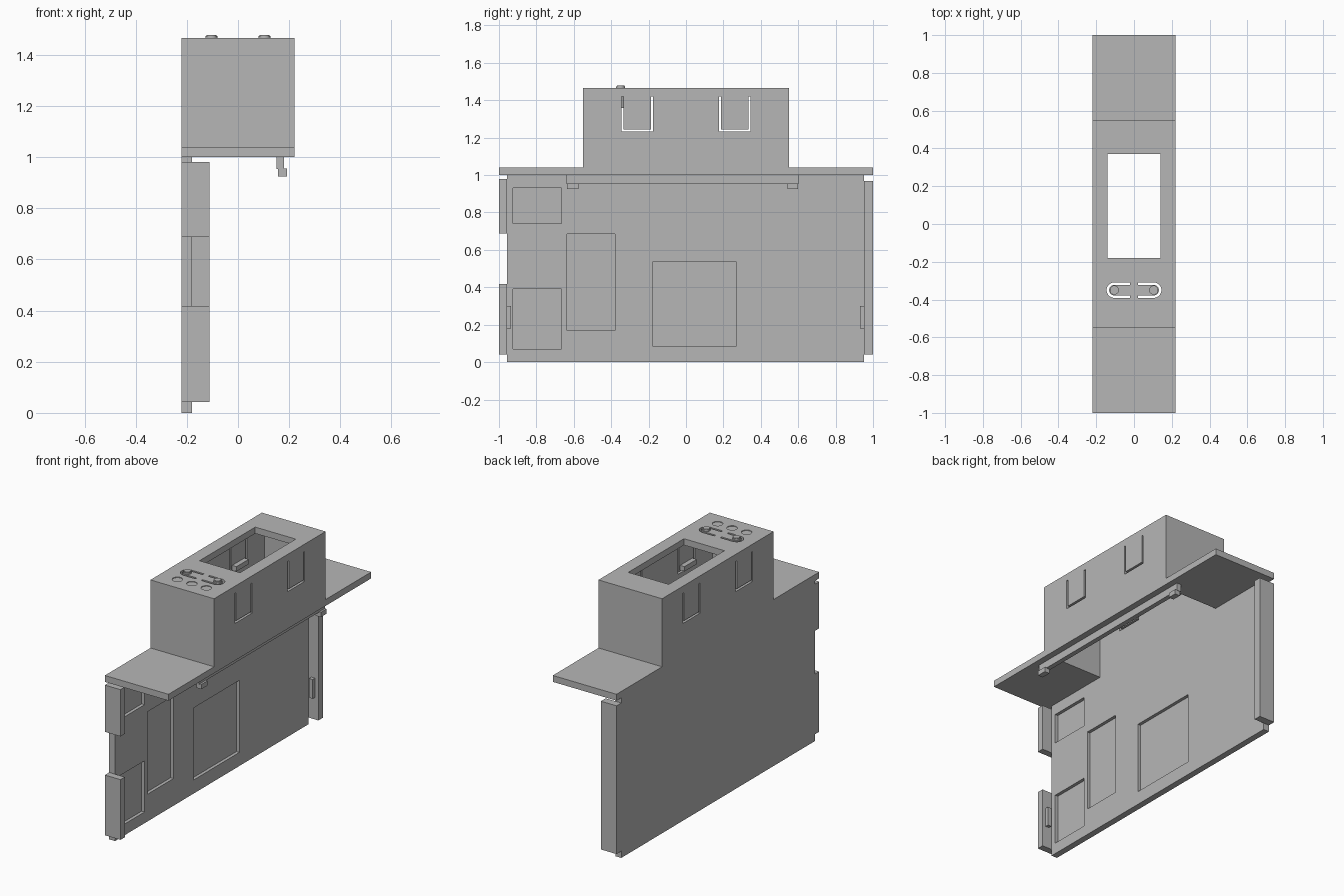
import bpy, bmesh, math
from mathutils import Vector

if "Cube" in bpy.data.objects:
    bpy.data.objects.remove(bpy.data.objects["Cube"])

grey = bpy.data.materials.new("plain grey plastic")
grey.use_nodes = True
grey.diffuse_color = (0.47, 0.47, 0.47, 1)
grey.node_tree.nodes["Principled BSDF"].inputs["Base Color"].default_value = grey.diffuse_color


def finish(name, bm):
    bmesh.ops.recalc_face_normals(bm, faces=bm.faces)
    mesh = bpy.data.meshes.new(name)
    bm.to_mesh(mesh)
    bm.free()
    mesh.materials.append(grey)
    obj = bpy.data.objects.new(name, mesh)
    bpy.context.collection.objects.link(obj)
    return obj


def prism(name, points, axis, low, high):
    """Extrude a flat outline along x (outline in y, z) or z (outline in x, y)."""
    bm = bmesh.new()
    to3d = (lambda a, b: (low, a, b)) if axis == "x" else (lambda a, b: (a, b, low))
    face = bm.faces.new([bm.verts.new(to3d(*p)) for p in points])
    move = Vector((high - low, 0, 0)) if axis == "x" else Vector((0, 0, high - low))
    new = bmesh.ops.extrude_face_region(bm, geom=[face])["geom"]
    bmesh.ops.translate(bm, vec=move, verts=[v for v in new if isinstance(v, bmesh.types.BMVert)])
    return finish(name, bm)


def box(name, x, y, z):
    return prism(name, [(x[0], y[0]), (x[1], y[0]), (x[1], y[1]), (x[0], y[1])], "z", *z)


def arc(cx, cy, r, start, end, n=20):
    angles = [math.radians(start + (end - start) * i / n) for i in range(n + 1)]
    return [(cx + r * math.cos(a), cy + r * math.sin(a)) for a in angles]


def cut(target, cutter):
    cutter.hide_render = True
    mod = target.modifiers.new("cut", "BOOLEAN")
    mod.operation = "DIFFERENCE"
    mod.solver = "EXACT"
    mod.object = cutter
    bpy.ops.object.select_all(action="DESELECT")
    bpy.context.view_layer.objects.active = target
    target.select_set(True)
    bpy.ops.object.modifier_apply(modifier=mod.name)
    bpy.data.objects.remove(cutter)


# Upper housing with its two end ledges, hollow and open underneath
W = 0.22
half = [(0.55, 1.465), (0.55, 1.04), (1, 1.04), (1, 1.0)]
housing = prism("upper_housing", half + [(-y, z) for y, z in reversed(half)], "x", -W, W)
cut(housing, box("cavity_cutter", (-0.18, 0.18), (-0.52, 0.52), (0.9, 1.425)))
cut(housing, box("window_cutter", (-0.14, 0.14), (-0.18, 0.37), (1.4, 1.6)))

# U-shaped slots that free a spring tongue in each side wall
for c in (-0.26, 0.26):
    o, i, top, bottom = 0.084, 0.073, 1.42, 1.232
    outline = [(c - o, top), (c - o, bottom), (c + o, bottom), (c + o, top),
               (c + i, top), (c + i, bottom + 0.013), (c - i, bottom + 0.013), (c - i, top)]
    cut(housing, prism("tongue_slot_cutter", outline, "x", -0.3, 0.3))
    for side in (-1, 1):
        box("tongue_hook", sorted((side * 0.15, side * 0.181)), (c - 0.06, c + 0.06), (1.25, 1.28))

# Two push buttons on keyhole-slotted tongues
for side in (-1, 1):
    cx, cy = side * 0.104, -0.35
    shape = [(0.02, 0.041)] + arc(0.104, 0, 0.041, 90, -90) + [(0.02, -0.041), (0.02, -0.028)]
    shape += arc(0.104, 0, 0.028, -90, 90) + [(0.02, 0.028)]
    cut(housing, prism("keyhole_cutter", [(side * x, cy + y) for x, y in shape], "z", 1.4, 1.5))
    bm = bmesh.new()
    bmesh.ops.create_cone(bm, cap_ends=True, segments=32, radius1=0.024, radius2=0.024, depth=0.12)
    rim = [e for e in bm.edges if all(v.co.z > 0 for v in e.verts)]
    bmesh.ops.bevel(bm, geom=rim, offset=0.004, segments=2, affect="EDGES")
    bmesh.ops.translate(bm, vec=(cx, cy, 1.418), verts=bm.verts)
    button = finish("push_button", bm)
    bpy.context.view_layer.objects.active = button
    bpy.ops.object.select_all(action="DESELECT")
    button.select_set(True)
    bpy.ops.object.shade_smooth_by_angle()

# Shallow round indicator marks in front of the buttons
for x in (-0.1, 0, 0.1):
    cut(housing, prism("indicator_cutter", arc(x, -0.455, 0.03, 0, 348, 29), "z", 1.461, 1.5))

# Side panel with four shallow rectangular pockets on its inner face
panel = box("side_panel", (-W, -0.18), (-0.957, 0.953), (0, 1.0))
for y, z in [((-0.925, -0.665), (0.74, 0.93)), ((-0.925, -0.665), (0.07, 0.39)),
             ((-0.635, -0.38), (0.17, 0.685)), ((-0.18, 0.27), (0.085, 0.535))]:
    cut(panel, box("pocket_cutter", (-0.2, -0.1), y, z))

# End flanges of the panel and the small catches on them
box("front_upper_flange", (-W, -0.112), (-1, -0.957), (0.688, 0.98))
box("front_lower_flange", (-W, -0.112), (-1, -0.957), (0.042, 0.418))
box("back_flange", (-W, -0.112), (0.953, 1), (0.042, 0.968))
box("front_catch", (-0.16, -0.135), (-0.958, -0.935), (0.18, 0.3))
box("back_catch", (-0.16, -0.135), (0.93, 0.954), (0.18, 0.3))

# Hanging rail opposite the panel, with a foot at each end
box("hanging_rail", (0.15, 0.18), (-0.64, 0.602), (0.953, 1.001))
for name, y in (("front_rail_foot", (-0.635, -0.575)), ("back_rail_foot", (0.543, 0.6))):
    box(name, (0.157, 0.192), y, (0.925, 0.955))
